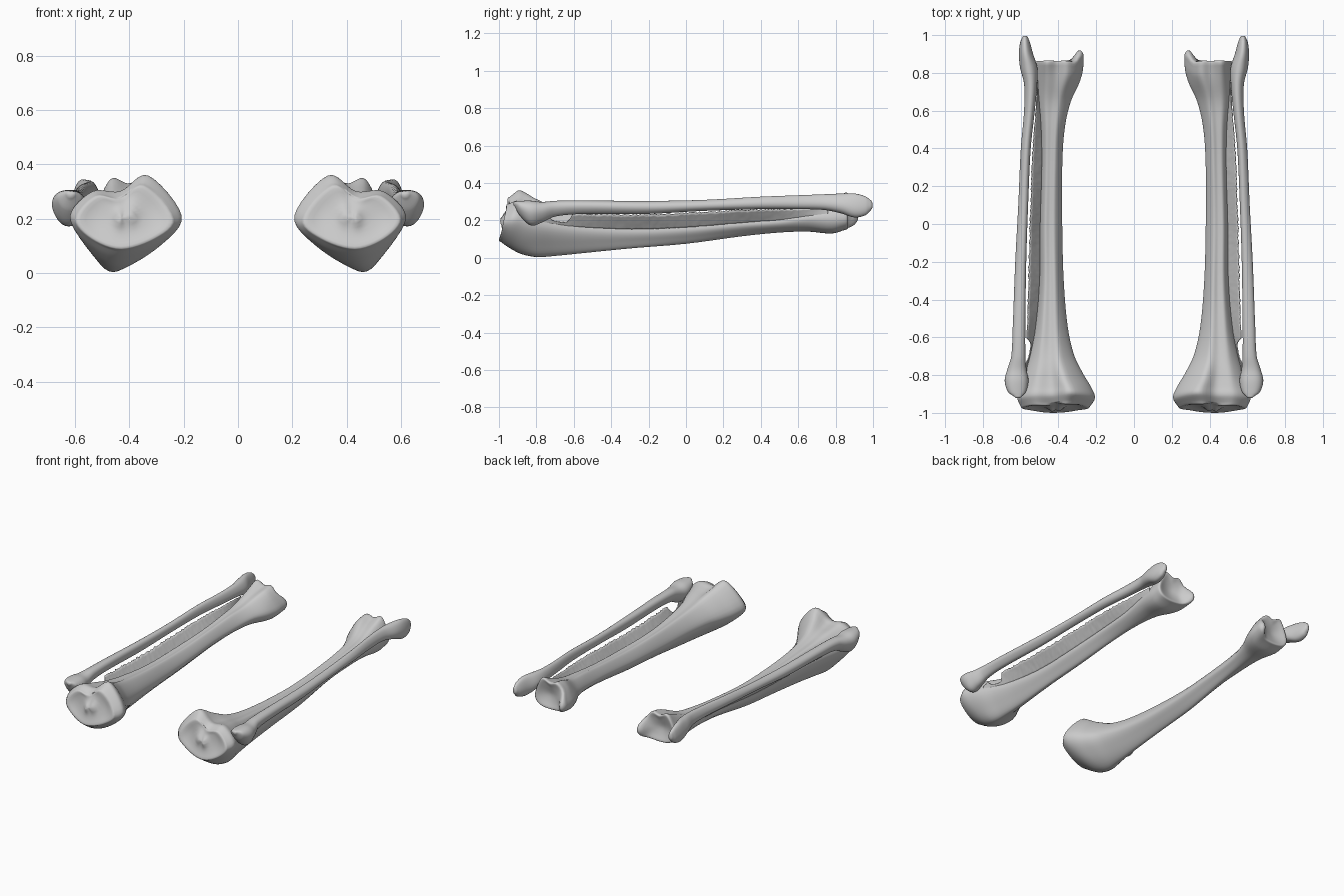
import bpy, bmesh, math, random
from mathutils import Vector

if "Cube" in bpy.data.objects:
    bpy.data.objects.remove(bpy.data.objects["Cube"])

random.seed(4)

# Tibia sections: y, medial x, lateral x, side z, crest x, front z, back-medial z, back-lateral z, bulge
TIBIA = [
    (-.975, .235, .600, .20, .43, .085, .325, .285, .30),
    (-.930, .207, .618, .21, .44, .055, .358, .300, .30),
    (-.870, .225, .605, .20, .45, .020, .345, .290, .28),
    (-.800, .265, .585, .18, .46, .004, .310, .275, .22),
    (-.700, .315, .555, .165, .455, .010, .265, .250, .2),
    (-.550, .350, .525, .15, .45, .025, .235, .230, .2),
    (-.300, .372, .503, .14, .45, .050, .215, .210, .2),
    (0.000, .380, .500, .15, .445, .075, .210, .210, .2),
    (0.300, .380, .492, .175, .43, .115, .230, .225, .2),
    (0.500, .368, .495, .19, .42, .135, .250, .245, .3),
    (0.650, .335, .508, .21, .41, .140, .270, .265, .4),
    (0.780, .275, .520, .22, .41, .130, .320, .310, .5),
    (0.855, .268, .520, .23, .41, .150, .335, .345, .55),
]
# Fibula sections: y, centre x, centre z, half width, half depth
FIBULA = [
    (-.915, .615, .288, .018, .014), (-.89, .620, .268, .046, .038),
    (-.83, .622, .243, .062, .066), (-.77, .620, .247, .050, .055),
    (-.70, .612, .265, .037, .042), (-.55, .608, .272, .033, .036),
    (-.20, .598, .270, .029, .034), (.10, .585, .280, .026, .029),
    (.40, .572, .292, .026, .033), (.60, .553, .295, .028, .037),
    (.74, .547, .295, .034, .042), (.83, .558, .287, .045, .053),
    (.90, .572, .276, .037, .064), (.96, .577, .275, .026, .050),
    (.99, .577, .280, .014, .025),
]


def at_y(rows, y):
    """Smooth interpolation of section values at a given y."""
    n = len(rows)
    i = max(k for k in range(n - 1) if k == 0 or rows[k][0] <= y)
    a, b = rows[i], rows[i + 1]
    p, q = rows[max(i - 1, 0)], rows[min(i + 2, n - 1)]
    h = b[0] - a[0]
    t = (y - a[0]) / h
    out = []
    for c in range(1, len(a)):
        ma = (b[c] - p[c]) / (b[0] - p[0]) * h
        mb = (q[c] - a[c]) / (q[0] - a[0]) * h
        out.append((2*t**3 - 3*t*t + 1) * a[c] + (t**3 - 2*t*t + t) * ma
                   + (3*t*t - 2*t**3) * b[c] + (t**3 - t*t) * mb)
    return out


def samples(rows, k):
    ys = [a[0] + (b[0] - a[0]) * j / k for a, b in zip(rows, rows[1:]) for j in range(k)]
    return ys + [rows[-1][0]]


def closed_curve(pts, k=6):
    out, n = [], len(pts)
    for i in range(n):
        p0, p1, p2, p3 = (Vector(pts[(i + d) % n]) for d in (-1, 0, 1, 2))
        for j in range(k):
            t = j / k
            out.append(.5 * (2*p1 + (p2 - p0)*t + (2*p0 - 5*p1 + 4*p2 - p3)*t*t
                             + (3*p1 - p0 - 3*p2 + p3)*t**3))
    return out


def ramp(a, b, v):
    t = min(max((v - a) / (b - a), 0), 1)
    return t * t * (3 - 2 * t)


def blob(x, z, cx, cz, rx, rz):
    return math.exp(-((x - cx) / rx)**2 - ((z - cz) / rz)**2)


def finish(name, bm, thickness=0):
    bmesh.ops.recalc_face_normals(bm, faces=bm.faces)
    me = bpy.data.meshes.new(name)
    bm.to_mesh(me)
    bm.free()
    me.shade_smooth()
    ob = bpy.data.objects.new(name, me)
    bpy.context.collection.objects.link(ob)
    if thickness:
        s = ob.modifiers.new("thickness", 'SOLIDIFY')
        s.thickness, s.offset = thickness, 0
    m = ob.modifiers.new("other_leg", 'MIRROR')
    m.use_axis[0] = True
    m.use_mirror_merge = False


def loft(name, rings, shape=None):
    """Skin rings of (x, y, z) and close both ends with a point."""
    bm = bmesh.new()
    vs = [[bm.verts.new(p) for p in r] for r in rings]
    n = len(rings[0])
    for a, b in zip(vs, vs[1:]):
        for i in range(n):
            bm.faces.new((a[i], a[(i + 1) % n], b[(i + 1) % n], b[i]))
    for r in (vs[0], vs[-1]):
        c = bm.verts.new(sum((v.co for v in r), Vector()) / n)
        for i in range(n):
            bm.faces.new((r[i], r[(i + 1) % n], c))
    if shape:
        for v in bm.verts:
            v.co.y += shape(v.co)
    finish(name, bm)


def cap(ring, direction):
    """Shrinking rings that form a rounded joint face."""
    c = sum(ring, Vector()) / len(ring)
    out = []
    for s, d in ((.985, .006), (.95, .011), (.88, .012), (.78, .010), (.66, .008),
                 (.54, .007), (.42, .007), (.3, .007), (.18, .007), (.07, .007)):
        out.append([c + (p - c) * s + Vector((0, d * direction, 0)) for p in ring])
    return out


# Tibia: triangular shaft with flared joint ends
def tibia_ring(y):
    xm, xl, zw, xa, z0, zbm, zbl, bulge = at_y(TIBIA, y)
    w = xl - xm
    notch = .028 * (1 - ramp(-.9, -.7, y)) + .01 * ramp(.7, .85, y)
    m, f, l = Vector((xm, zw)), Vector((xa, z0)), Vector((xl, zw))
    fm = ((m + f) / 2).lerp(Vector((xm, z0)), bulge)
    fl = ((l + f) / 2).lerp(Vector((xl, z0)), bulge)
    pts = [m, fm, f, fl, l, (xm + .8*w, zbl), (xm + .55*w, (zbm + zbl)/2 - notch),
           (xm + .3*w, zbm)]
    return [Vector((p.x, y, p.y)) for p in closed_curve(pts)]


def joint_shape(p):
    x, z = p.x, p.z
    knee = 1 - ramp(-.975, -.80, p.y)
    end = 1 - ramp(-.985, -.972, p.y)
    ankle = ramp(.72, .86, p.y)
    dy = knee * .2 * (z - .16)
    # twin spines and shallow condyle dishes
    dy += end * (.014 * blob(x, z, .31, .22, .06, .08) + .012 * blob(x, z, .52, .2, .06, .07)
                 - .024 * blob(x, z, .395, .21, .018, .03) - .024 * blob(x, z, .435, .2, .018, .03)
                 + .02 * blob(x, z, .42, .30, .03, .04))
    # inner ankle knob and hollow joint face
    dy += ankle * (.055 * blob(x, z, .29, .215, .035, .06) - .022 * blob(x, z, .42, .24, .07, .06)
                   - .02 * blob(x, z, .28, .32, .05, .04))
    return dy


body = [tibia_ring(y) for y in samples(TIBIA, 5)]
loft("tibia", cap(body[0], -1)[::-1] + body + cap(body[-1], 1), joint_shape)


# Fibula: slim shaft, knobbed head and pointed outer ankle
def fibula_ring(y):
    cx, cz, rx, rz = at_y(FIBULA, y)
    ring = []
    for i in range(32):
        a = math.tau * i / 32
        r = 1 + .06 * math.cos(3 * a + 2 * y)
        ring.append(Vector((cx + rx * r * math.cos(a), y, cz + rz * r * math.sin(a))))
    return ring


fib = [fibula_ring(y) for y in samples(FIBULA, 5)]
tips = []
for r, d in ((fib[0], -1), (fib[-1], 1)):
    c = sum(r, Vector()) / len(r)
    tips.append([c + (p - c) * .6 + Vector((0, .006 * d, 0)) for p in r])
loft("fibula", [tips[0]] + fib + [tips[1]])

# Membrane: thin rough sheet between the bones, pierced near the knee
bm = bmesh.new()
rows, cols, prev = 150, 6, None
for i in range(rows + 1):
    y = -.78 + 1.54 * i / rows
    t, f = at_y(TIBIA, y), at_y(FIBULA, y)
    a = Vector((t[1] - .008, y, t[2] + .008))
    b = Vector((f[0] - f[2], y, f[1] - .6 * f[3]))
    reach = .82 - .5 * ramp(-.60, -.64, y) * ramp(-.74, -.70, y) + random.uniform(-.04, .04)
    cur = []
    for j in range(cols + 1):
        p = a.lerp(b, reach * j / cols)
        p.z += random.uniform(-.0015, .0015)
        cur.append(bm.verts.new(p))
    if prev:
        for j in range(cols):
            bm.faces.new((prev[j], prev[j + 1], cur[j + 1], cur[j]))
    prev = cur
finish("interosseous_membrane", bm, .004)
